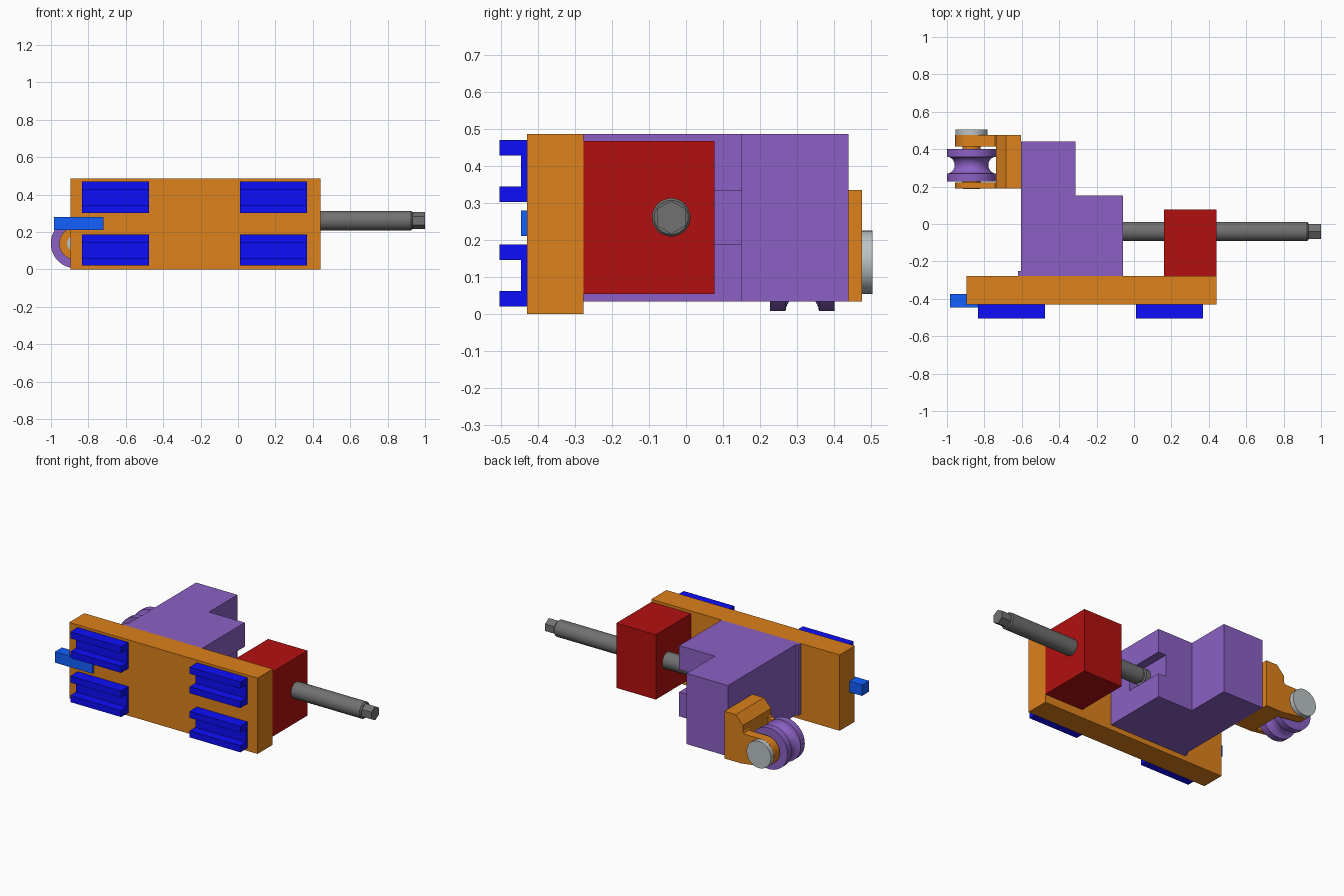
import bpy, bmesh
from math import sin, cos, pi, radians
from mathutils import Vector

if "Cube" in bpy.data.objects:
    bpy.data.objects.remove(bpy.data.objects["Cube"])


def material(name, rgb):
    m = bpy.data.materials.new(name)
    m.diffuse_color = (*rgb, 1)
    m.use_nodes = True
    m.node_tree.nodes["Principled BSDF"].inputs["Base Color"].default_value = m.diffuse_color
    return m


ORANGE = material("orange", (0.72, 0.22, 0.011))
PURPLE = material("purple", (0.26, 0.118, 0.55))
RED = material("red", (0.45, 0.005, 0.005))
BLUE = material("blue", (0.004, 0.004, 0.95))
SKY = material("light_blue", (0.006, 0.115, 1.0))
STEEL = material("dark_steel", (0.165, 0.165, 0.165))
GREY = material("grey", (0.5, 0.55, 0.56))


def finish(bm, name, mat, smooth=False):
    bmesh.ops.recalc_face_normals(bm, faces=bm.faces)
    me = bpy.data.meshes.new(name)
    bm.to_mesh(me)
    bm.free()
    ob = bpy.data.objects.new(name, me)
    bpy.context.collection.objects.link(ob)
    me.materials.append(mat)
    if smooth:
        bpy.ops.object.select_all(action='DESELECT')
        ob.select_set(True)
        bpy.context.view_layer.objects.active = ob
        bpy.ops.object.shade_smooth_by_angle(angle=radians(30))
    return ob


def prism(name, pts, axis, lo, hi, mat, smooth=False):
    """Extrude a 2D outline along an axis; outline uses the other two axes in order."""
    def place(p, d):
        c = list(p)
        c.insert("xyz".index(axis), d)
        return c
    bm = bmesh.new()
    face = bm.faces.new([bm.verts.new(place(p, lo)) for p in pts])
    ext = bmesh.ops.extrude_face_region(bm, geom=[face])["geom"]
    step = Vector(place((0, 0), hi - lo))
    bmesh.ops.translate(bm, vec=step, verts=[v for v in ext if isinstance(v, bmesh.types.BMVert)])
    if not any(len(f.verts) == len(pts) and f.calc_center_median().dot(step) < lo * step.length + 1e-5
               for f in bm.faces):
        bm.faces.new([v for v in bm.verts][:len(pts)])
    return finish(bm, name, mat, smooth)


def box(name, x, y, z, mat):
    pts = [(x[0], y[0]), (x[1], y[0]), (x[1], y[1]), (x[0], y[1])]
    return prism(name, pts, "z", z[0], z[1], mat)


def lathe(name, profile, axis, centre, mat, sides=48, smooth=True, phase=0.0):
    """Revolve (distance, radius) pairs around an axis through a 2D centre."""
    bm = bmesh.new()
    rings = []
    for d, r in profile:
        ring = []
        for i in range(sides):
            a = 2 * pi * i / sides + phase
            c = [centre[0] + r * cos(a), centre[1] + r * sin(a)]
            c.insert("xyz".index(axis), d)
            ring.append(bm.verts.new(c))
        rings.append(ring)
    for a, b in zip(rings, rings[1:]):
        for i in range(sides):
            j = (i + 1) % sides
            bm.faces.new((a[i], a[j], b[j], b[i]))
    bm.faces.new(rings[0])
    bm.faces.new(rings[-1])
    return finish(bm, name, mat, smooth)


# Mounting plate, side key and fixed block
box("mounting_plate", (-0.895, 0.44), (-0.43, -0.277), (0, 0.486), ORANGE)
box("side_key", (-0.985, -0.72), (-0.446, -0.375), (0.21, 0.28), SKY)
box("fixed_block", (0.16, 0.44), (-0.277, 0.077), (0.053, 0.468), RED)

# Four channel-shaped guide pads, open to the front
for x in (-0.835, 0.01):
    for z in (0.02, 0.303):
        channel = [(-0.43, z), (-0.505, z), (-0.505, z + 0.042), (-0.447, z + 0.042),
                   (-0.447, z + 0.125), (-0.505, z + 0.125), (-0.505, z + 0.167), (-0.43, z + 0.167)]
        prism("guide_pad", channel, "x", x, x + 0.36, BLUE)

# Stepped sliding block with a slot that receives the screw end
slider = prism("sliding_block",
               [(-0.62, -0.277), (-0.058, -0.277), (-0.058, 0.152), (-0.312, 0.152), (-0.312, 0.44),
                (-0.605, 0.44), (-0.605, -0.25), (-0.62, -0.25)], "z", 0.033, 0.486, PURPLE)
cutter = box("slot_cutter", (-0.115, 0.0), (-0.11, 0.3), (0.189, 0.332), PURPLE)
cutter.hide_render = True
mod = slider.modifiers.new("slot", 'BOOLEAN')
mod.operation, mod.object, mod.solver = 'DIFFERENCE', cutter, 'EXACT'
bpy.context.view_layer.objects.active = slider
bpy.ops.object.modifier_apply(modifier="slot")
bpy.data.objects.remove(cutter)

# Lead screw with grooved inner end and hexagonal outer end
AX = (-0.04, 0.261)
lathe("lead_screw", [(-0.115, 0.052), (-0.085, 0.052), (-0.085, 0.036), (-0.065, 0.036),
                     (-0.065, 0.052), (0.925, 0.052), (0.932, 0.046)], "x", AX, STEEL)
lathe("screw_hex_end", [(0.93, 0.045), (1.0, 0.045)], "x", AX, STEEL, 6, False, pi / 2)

# Roller fork: chamfered base and two round-ended arms
CX, CZ = -0.869, 0.139
prism("fork_base", [(-0.605, 0.033), (-0.605, 0.335), (-0.685, 0.335), (-0.737, 0.28), (-0.737, 0.033)],
      "y", 0.19, 0.476, ORANGE)
tip = [(CX + 0.087 * cos(radians(a)), CZ + 0.087 * sin(radians(a))) for a in range(90, 271, 10)]
arm = [(-0.737, 0.035), (-0.737, 0.24), (-0.742, 0.23), (-0.752, 0.226)] + tip
for lo, hi in ((0.19, 0.222), (0.415, 0.476)):
    prism("fork_arm", arm, "y", lo, hi, ORANGE, True)
for lo, hi in ((0.222, 0.227), (0.402, 0.415)):
    lathe("fork_spacer", [(lo, 0.047), (hi, 0.047)], "y", (CX, CZ), ORANGE)

# Grooved roller, its axle and the axle head
groove = [(0.3145 - 0.045 * cos(radians(a)), 0.132 - 0.042 * sin(radians(a))) for a in range(0, 181, 12)]
lathe("grooved_roller", [(0.227, 0.132)] + groove + [(0.402, 0.132)], "y", (CX, CZ), PURPLE)
lathe("roller_axle", [(0.187, 0.045), (0.476, 0.045), (0.476, 0.086), (0.505, 0.086)], "y", (CX, CZ), GREY)
